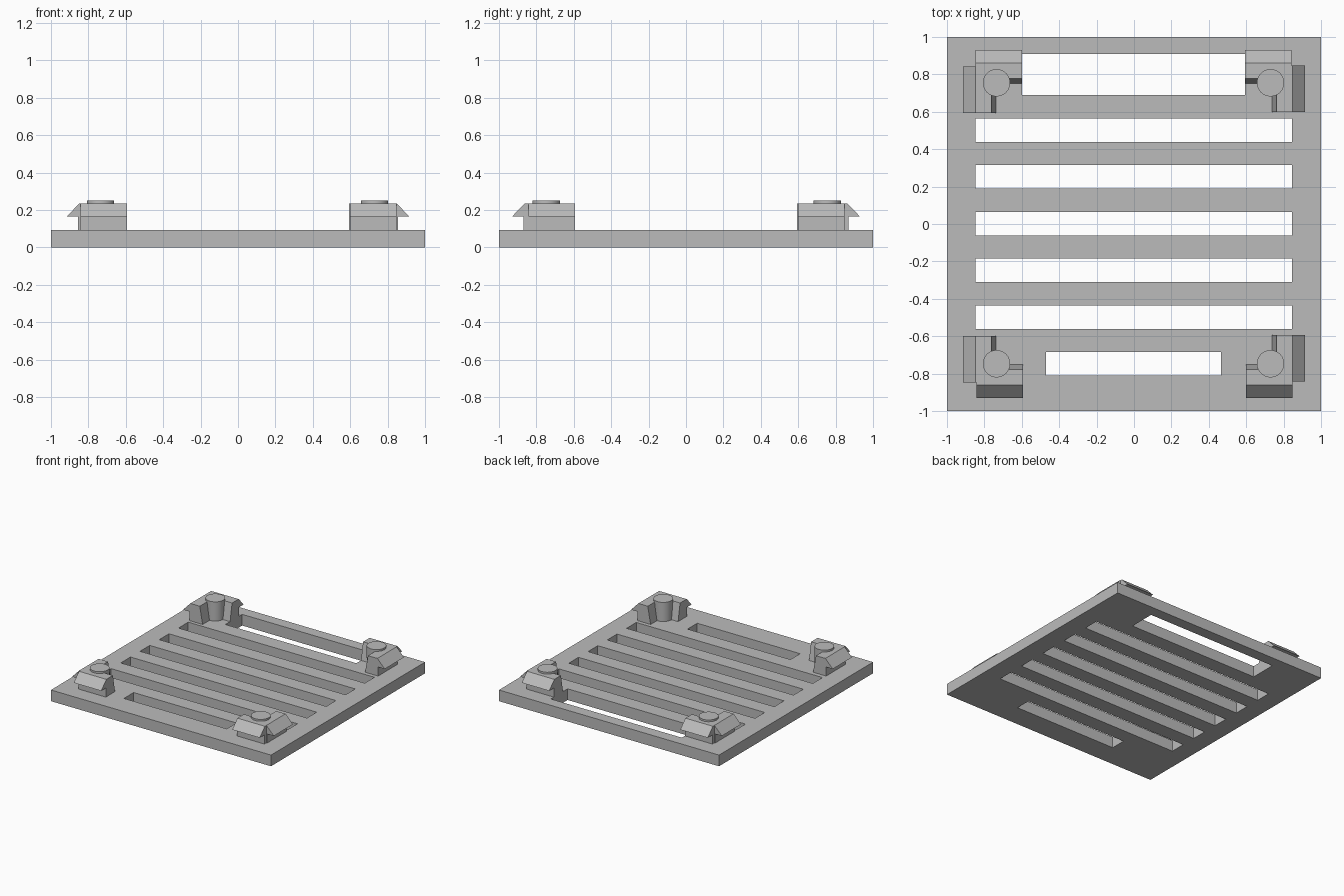
import bpy
import bmesh
from math import pi
from mathutils import Matrix, Vector

cube = bpy.data.objects.get("Cube")
if cube:
    bpy.data.objects.remove(cube, do_unlink=True)

grey = bpy.data.materials.new("light_grey")
grey.use_nodes = True
grey.diffuse_color = (0.5, 0.5, 0.5, 1)
grey.node_tree.nodes["Principled BSDF"].inputs["Base Color"].default_value = (0.5, 0.5, 0.5, 1)

PLATE_TOP = 0.092
CLIP_TOP = 0.235


def make_object(name, bm):
    bmesh.ops.recalc_face_normals(bm, faces=bm.faces)
    mesh = bpy.data.meshes.new(name)
    bm.to_mesh(mesh)
    bm.free()
    mesh.materials.append(grey)
    obj = bpy.data.objects.new(name, mesh)
    bpy.context.collection.objects.link(obj)
    return obj


def add_box(bm, x0, x1, y0, y1, z0, z1):
    centre = Vector((x0 + x1, y0 + y1, z0 + z1)) / 2
    size = Matrix.Diagonal((x1 - x0, y1 - y0, z1 - z0, 1))
    bmesh.ops.create_cube(bm, size=1, matrix=Matrix.Translation(centre) @ size)


# Base plate
bm = bmesh.new()
add_box(bm, -1, 1, -1, 1, 0, PLATE_TOP)
plate = make_object("base_plate", bm)

# Slots: five long, one short at the front, one wide at the back
bm = bmesh.new()
for i in range(-2, 3):
    y = i * 0.25 + 0.002
    add_box(bm, -0.848, 0.845, y - 0.063, y + 0.063, -0.1, 0.3)
add_box(bm, -0.47, 0.465, -0.81, -0.684, -0.1, 0.3)
add_box(bm, -0.598, 0.593, 0.69, 0.908, -0.1, 0.3)
cutter = make_object("slot_cutter", bm)
cutter.hide_render = True

cut = plate.modifiers.new("slots", 'BOOLEAN')
cut.operation = 'DIFFERENCE'
cut.solver = 'EXACT'
cut.object = cutter
bpy.context.view_layer.objects.active = plate
bpy.ops.object.modifier_apply(modifier=cut.name)
bpy.data.objects.remove(cutter, do_unlink=True)

# Snap clip profile: distance outward, height
PROFILE = [(0.735, PLATE_TOP - 0.01), (0.855, PLATE_TOP - 0.01), (0.855, 0.166),
           (0.915, 0.166), (0.848, CLIP_TOP), (0.763, CLIP_TOP)]


def snap_clip(name, start, end, turn, shift):
    bm = bmesh.new()
    face = bm.faces.new([bm.verts.new((start, d + shift, z)) for d, z in PROFILE])
    grown = bmesh.ops.extrude_face_region(bm, geom=[face])["geom"]
    verts = [v for v in grown if isinstance(v, bmesh.types.BMVert)]
    bmesh.ops.translate(bm, verts=verts, vec=(end - start, 0, 0))
    bm.transform(Matrix.Rotation(turn, 4, 'Z'))
    return make_object(name, bm)


# Two clips on each side, turned around the plate
for k, side in enumerate(("back", "right", "front", "left")):
    shift = 0.014 if k % 2 == 0 else 0.0
    snap_clip(side + "_clip_a", -0.848, -0.598, k * pi / 2, shift)
    snap_clip(side + "_clip_b", 0.593, 0.842, k * pi / 2, shift)

# Round corner posts
for x, x_name in ((-0.735, "right"), (0.73, "left")):
    for y, y_name in ((-0.747, "front"), (0.755, "back")):
        bm = bmesh.new()
        bottom = PLATE_TOP - 0.01
        height = 0.25 - bottom
        bmesh.ops.create_cone(bm, cap_ends=True, segments=48, radius1=0.072, radius2=0.073,
                              depth=height,
                              matrix=Matrix.Translation((x, y, bottom + height / 2)))
        post = make_object(y_name + "_" + x_name + "_post", bm)
        bpy.ops.object.select_all(action='DESELECT')
        post.select_set(True)
        bpy.context.view_layer.objects.active = post
        bpy.ops.object.shade_smooth_by_angle()
